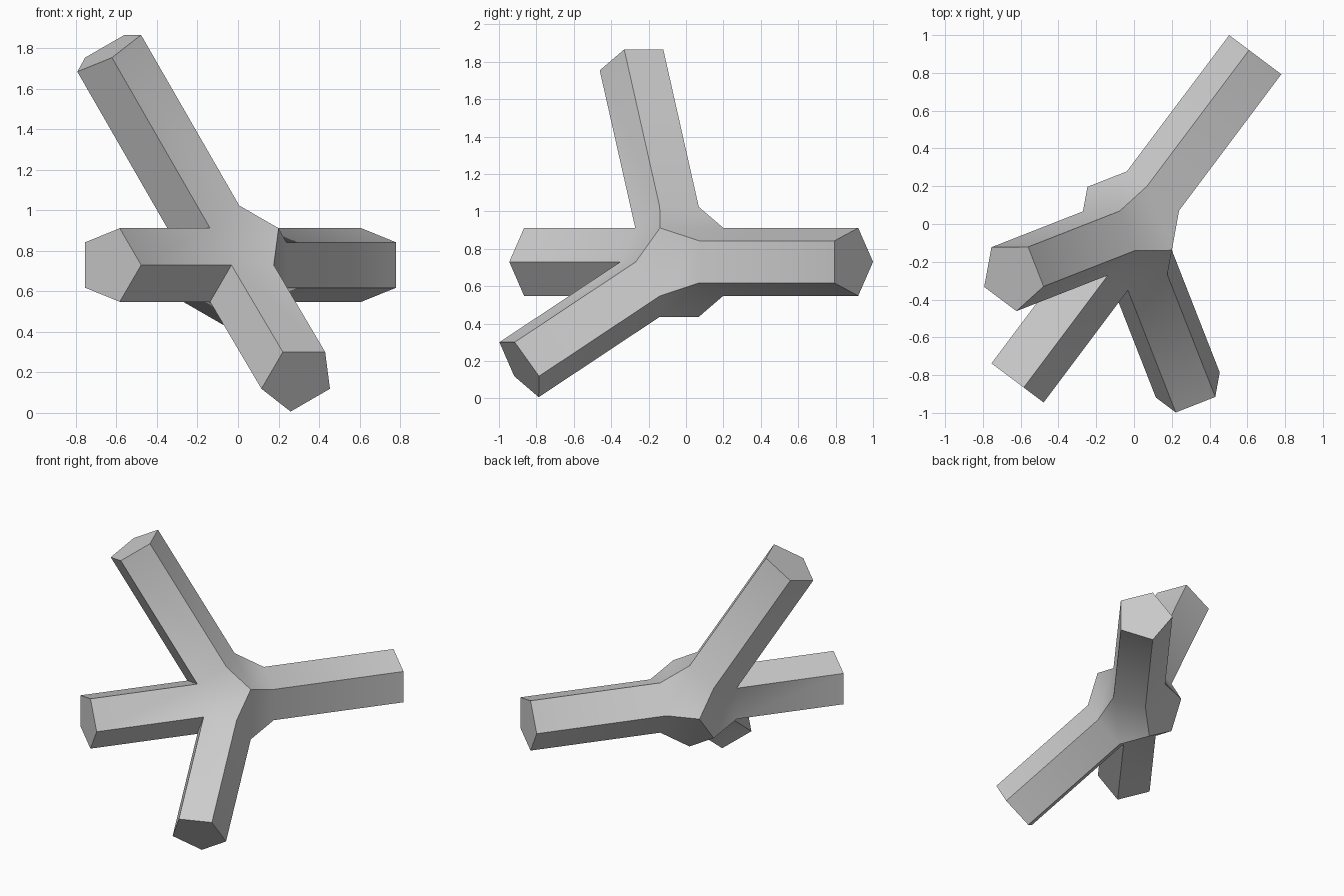
import bpy, bmesh, math
from mathutils import Vector, Matrix

cube = bpy.data.objects.get("Cube")
if cube:
    bpy.data.objects.remove(cube, do_unlink=True)

PHI = (1 + math.sqrt(5)) / 2
EDGE = 0.2245
CENTRE = Vector((-0.035, -0.036, 0.73))

grey = bpy.data.materials.new("plain_grey")
grey.use_nodes = True
colour = (0.6, 0.6, 0.6, 1)
grey.diffuse_color = colour
grey.node_tree.nodes["Principled BSDF"].inputs["Base Color"].default_value = colour

# Twelve-sided core: hull of the golden-ratio points, merged to pentagons
bm = bmesh.new()
signs = (-1, 1)
points = [(a, b, c) for a in signs for b in signs for c in signs]
for a in signs:
    for b in signs:
        p = (0, a / PHI, b * PHI)
        points += [p, p[1:] + p[:1], p[2:] + p[:2]]
for p in points:
    bm.verts.new(p)
bmesh.ops.convex_hull(bm, input=bm.verts[:])
bmesh.ops.dissolve_limit(bm, angle_limit=0.1, verts=bm.verts[:], edges=bm.edges[:])
bmesh.ops.recalc_face_normals(bm, faces=bm.faces[:])
bmesh.ops.scale(bm, vec=Vector((1, 1, 1)) * EDGE * PHI / 2, verts=bm.verts[:])

# Four pentagonal arms: core face direction and distance from centre to tip
arms = [
    ((PHI, 1, 0), 1.152),     # back arm
    ((-PHI, -1, 0), 0.993),   # front arm
    ((-1, 0, PHI), 1.24),     # raised arm
    ((0, -PHI, -1), 1.067),   # lowered arm
]
for direction, reach in arms:
    d = Vector(direction).normalized()
    face = max(bm.faces, key=lambda f: f.normal.dot(d) - abs(f.calc_center_median().cross(d).length))
    step = d * (reach - face.calc_center_median().dot(d))
    tip = bmesh.ops.extrude_discrete_faces(bm, faces=[face])["faces"][0]
    bmesh.ops.translate(bm, vec=step, verts=tip.verts[:])
    bm.normal_update()

bmesh.ops.rotate(bm, cent=(0, 0, 0), matrix=Matrix.Rotation(math.radians(21.4), 3, "Z"), verts=bm.verts[:])
bmesh.ops.translate(bm, vec=CENTRE, verts=bm.verts[:])
bmesh.ops.recalc_face_normals(bm, faces=bm.faces[:])

mesh = bpy.data.meshes.new("four_arm_connector")
bm.to_mesh(mesh)
bm.free()
mesh.materials.append(grey)
obj = bpy.data.objects.new("four_arm_connector", mesh)
bpy.context.collection.objects.link(obj)

# Soft shading where arms flow into the core, crisp elsewhere
bpy.ops.object.select_all(action="DESELECT")
obj.select_set(True)
bpy.context.view_layer.objects.active = obj
bpy.ops.object.shade_smooth_by_angle(angle=math.radians(30))
